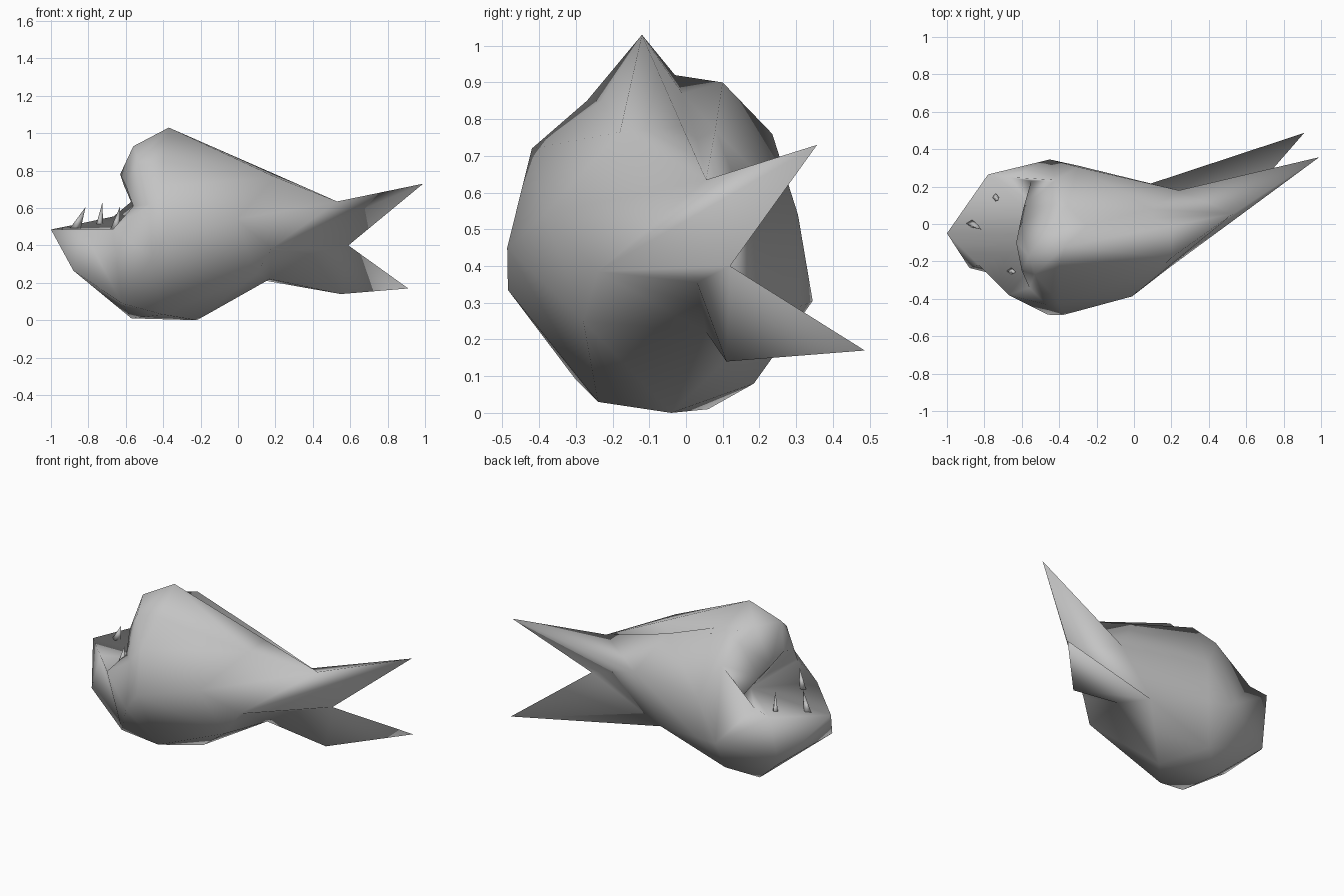
import bpy, bmesh
from mathutils import Vector

cube = bpy.data.objects.get("Cube")
if cube:
    bpy.data.objects.remove(cube, do_unlink=True)


def flat_material(name, value):
    mat = bpy.data.materials.new(name)
    mat.use_nodes = True
    colour = (value, value, value, 1)
    mat.diffuse_color = colour
    mat.node_tree.nodes["Principled BSDF"].inputs["Base Color"].default_value = colour
    return mat


grey = flat_material("plain grey", 0.55)


def finish(bm, name):
    bmesh.ops.recalc_face_normals(bm, faces=bm.faces)
    mesh = bpy.data.meshes.new(name)
    bm.to_mesh(mesh)
    bm.free()
    mesh.materials.append(grey)
    for poly in mesh.polygons:
        poly.use_smooth = True
    obj = bpy.data.objects.new(name, mesh)
    bpy.context.collection.objects.link(obj)


bm = bmesh.new()
body_centre = Vector((-.35, -.05, .45))


def ring(*points):
    return [bm.verts.new(p) for p in points]


def bridge(a, b):
    """Skin two rings, folding each quad outward."""
    for i in range(len(a)):
        j = (i + 1) % len(a)
        p, q, r, s = (v.co for v in (a[i], a[j], b[j], b[i]))
        normal = (r - p).cross(s - q)
        if normal.dot(p + q + r + s - 4 * body_centre) < 0:
            normal.negate()
        if normal.dot(p + r - q - s) > 0:
            tris = (a[i], a[j], b[j]), (a[i], b[j], b[i])
        else:
            tris = (a[i], a[j], b[i]), (a[j], b[j], b[i])
        for t in tris:
            bm.faces.new(t)


def fan(centre, *rim):
    for a, b in zip(rim, rim[1:]):
        bm.faces.new((centre, a, b))


# Every ring runs: ridge, valley, left ridge, left cheek, left jaw, left chin,
# chin, right belly, right side, right cheek, right brow
# Mouth opening, from the lip round the jaw rim and back
mouth = ring((-.63, -.1, .78), (-.61, 0, .72), (-.59, .09, .675), (-.55, .23, .58),
             (-.665, .25, .555), (-.78, .265, .53), (-1, -.05, .485), (-.83, -.22, .485),
             (-.67, -.38, .485), (-.56, -.34, .61), (-.6, -.25, .72))
# Brow, cheeks and chin
head = ring((-.56, -.17, .93), (-.47, -.03, .92), (-.45, .1, .86), (-.42, .235, .76),
            (-.45, .345, .305), (-.8, .2, .21), (-.88, -.235, .265), (-.62, -.3, .09),
            (-.46, -.485, .335), (-.47, -.43, .62), (-.53, -.27, .85))
# Crown with its two ridges, and belly
crown = ring((-.37, -.12, 1.03), (-.25, -.01, .87), (-.36, .1, .9), (-.3, .305, .54),
             (-.3, .312, .29), (-.41, .185, .08), (-.57, .06, .01), (-.4, -.24, .03),
             (-.38, -.487, .45), (-.4, -.42, .72), (-.4, -.23, .85))
# Rear body
rear = ring((.2, -.01, .78), (.1, .03, .745), (.085, .08, .77), (.24, .18, .52),
            (.04, .2, .23), (-.09, .08, .115), (-.22, -.04, 0), (-.06, -.16, .125),
            (.1, -.28, .25), (-.01, -.387, .54), (.2, -.18, .765))
bridge(mouth, head)
bridge(head, crown)
bridge(crown, rear)

# Mouth cavity
throat = bm.verts.new((-.42, -.06, .5))
fan(throat, *mouth, mouth[0])

# Forked tail, skinned from the rear body to its outline
root, top_tip, notch, low_tip, low_edge, low_root, flank, web = ring(
    (.53, .055, .635), (.99, .357, .73), (.59, .12, .4), (.91, .487, .17),
    (.55, .11, .14), (.17, .055, .22), (.18, -.24, .385), (.38, .03, .355))
fan(flank, rear[8], rear[9], root, top_tip, notch, web, low_root, rear[8])
fan(web, notch, low_edge, low_root)
fan(low_edge, notch, low_tip)
fan(root, rear[9], rear[10], *rear[:4], top_tip)
fan(notch, top_tip, rear[3], rear[4], low_tip)
fan(rear[4], low_tip, low_edge, low_root, rear[5])
fan(low_root, *rear[5:9])
finish(bm, "fish_body")


# Teeth: slim four-sided spikes leaning back from the jaw
def tooth(name, base, tip, along, across):
    b = bmesh.new()
    base = Vector(base)
    apex = b.verts.new(tip)
    corners = [b.verts.new(base + Vector(d)) for d in
               ((along, 0, 0), (0, across, 0), (-along, 0, 0), (0, -across, 0))]
    b.faces.new(corners)
    for i in range(4):
        b.faces.new((corners[i], corners[i - 1], apex))
    finish(b, name)


tooth("front_tooth", (-.88, .01, .47), (-.815, -.03, .605), .035, .025)
tooth("back_tooth", (-.745, .15, .47), (-.725, .125, .63), .025, .03)
tooth("near_tooth", (-.66, -.25, .47), (-.63, -.26, .61), .03, .02)
